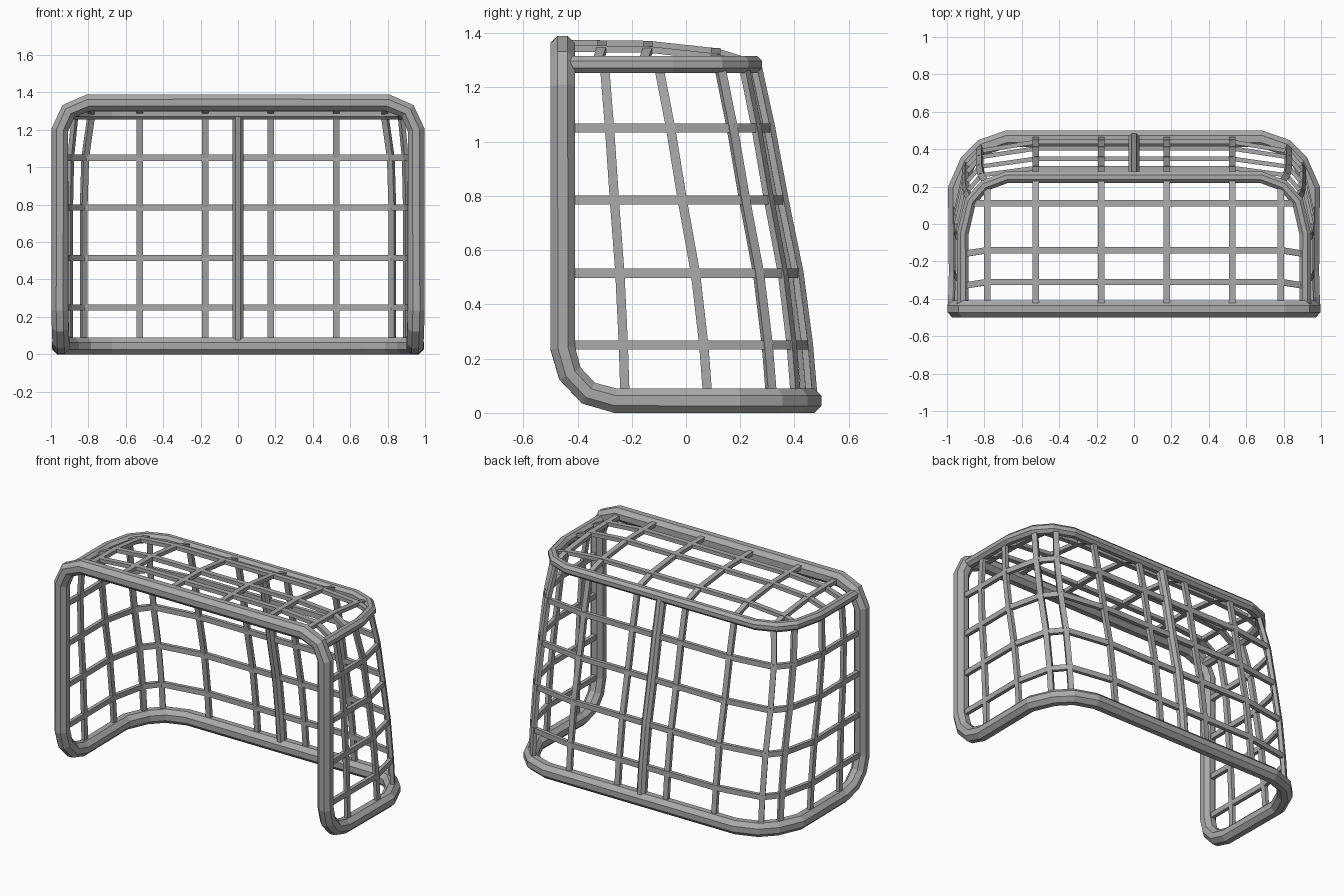
import bpy, bmesh, math
from mathutils import Vector

cube = bpy.data.objects.get("Cube")
if cube:
    bpy.data.objects.remove(cube, do_unlink=True)

grey = bpy.data.materials.new("steel grey")
grey.use_nodes = True
COLOUR = (0.4, 0.4, 0.4, 1)
grey.diffuse_color = COLOUR
grey.node_tree.nodes["Principled BSDF"].inputs["Base Color"].default_value = COLOUR


def bar(name, path, width, depth, sides, hint, mirror=True):
    """Sweep a flat-sided section along a path; depth lies along the hint."""
    pts = [Vector(p) for p in path]
    hint = Vector(hint)
    grow = 0.5 / math.cos(math.pi / sides)
    bm = bmesh.new()
    rings = []
    for i, p in enumerate(pts):
        before = (p - pts[i - 1]).normalized() if i else Vector()
        after = (pts[i + 1] - p).normalized() if i < len(pts) - 1 else Vector()
        t = (before + after).normalized()
        hint = (hint - t * hint.dot(t)).normalized()
        across = t.cross(hint)
        ring = []
        for k in range(sides):
            a = 2 * math.pi * (k + 0.5) / sides
            ring.append(bm.verts.new(p + hint * math.cos(a) * depth * grow
                                     + across * math.sin(a) * width * grow))
        # keep the mirror seam flat
        if mirror and abs(p.x) < 1e-6:
            for v in ring:
                v.co.x = 0
        rings.append(ring)
    for r, s in zip(rings, rings[1:]):
        for k in range(sides):
            j = (k + 1) % sides
            bm.faces.new((r[k], r[j], s[j], s[k]))
    for ring, p in ((rings[0], pts[0]), (rings[-1], pts[-1])):
        if not mirror or abs(p.x) > 1e-6:
            bm.faces.new(ring)
    bmesh.ops.recalc_face_normals(bm, faces=bm.faces)
    # an open half tube may come out reversed, so check it against its axis
    bm.faces.ensure_lookup_table()
    face = bm.faces[0]
    axis = (pts[0] + pts[1]) / 2
    if face.normal.dot(face.calc_center_median() - axis) < 0:
        bmesh.ops.reverse_faces(bm, faces=bm.faces)
    mesh = bpy.data.meshes.new(name)
    bm.to_mesh(mesh)
    bm.free()
    mesh.materials.append(grey)
    ob = bpy.data.objects.new(name, mesh)
    bpy.context.collection.objects.link(ob)
    if mirror:
        ob.modifiers.new("Mirror", "MIRROR").use_axis[0] = True
    return ob


# Main tube: crossbar, posts and rounded base in one run
bar("main_frame", [
    (0, -.455, 1.345), (.8, -.455, 1.345), (.907, -.455, 1.3), (.952, -.455, 1.2),
    (.952, -.455, .24), (.95, -.428, .145), (.947, -.36, .073), (.945, -.26, .045),
    (.95, .19, .045), (.888, .33, .045), (.81, .41, .045), (.68, .455, .045),
    (0, .455, .045)], .09, .09, 8, (0, 0, 1))

# Upper rear rail
bar("top_rail", [
    (.915, -.44, 1.285), (.915, -.05, 1.285), (.875, .12, 1.285),
    (.8, .205, 1.285), (.68, .25, 1.285), (0, .25, 1.285)], .062, .062, 8, (0, 0, 1))

# Net grid: each upright blends from a top point to a bottom point
LEVELS = (1.275, 1.05, .785, .515, .25, .06)
LEAN = (0, .24, .48, .75, .92, 1)
SPREAD = (0, .8, 1, 1, 1, 1)


def upright(x0, y0, x1, y1):
    return [(x0 + (x1 - x0) * s, y0 + (y1 - y0) * f, z)
            for z, f, s in zip(LEVELS, LEAN, SPREAD)]


uprights = {
    "side_front": upright(.915, -.3, .95, -.225),
    "side_middle": upright(.912, -.1, .952, .08),
    "side_rear": upright(.872, .125, .9, .315),
    "corner": upright(.785, .215, .825, .405),
    "back_outer": upright(.525, .25, .525, .455),
    "back_inner": upright(.175, .25, .175, .455),
}
WIDE, THIN = .034, .024
for name, path in uprights.items():
    if name.startswith("side"):
        outward = (1, 0, 0) if name != "side_rear" else (1, .5, 0)
    else:
        outward = (0, 1, 0) if name != "corner" else (.6, 1, 0)
    bar("net_upright_" + name, path, WIDE, THIN, 4, outward)

# Horizontal net rows wrapping from post to post
for i in range(1, 5):
    row = [(.95, -.44, LEVELS[i])] + [u[i] for u in uprights.values()]
    row.append((0, row[-1][1], LEVELS[i]))
    bar("net_row_%d" % i, row, THIN, WIDE, 4, (0, 0, 1))

# Roof net: front-to-back bars and cross bars over a gentle crown
ROOF = ((-.44, 1.363), (-.31, 1.362), (-.14, 1.36), (.11, 1.333), (.25, 1.29))
for x, drop, end in ((.175, 0, .25), (.525, 0, .25), (.785, .02, .215)):
    path = [(x, min(y, end), max(z - drop, 1.285)) for y, z in ROOF]
    bar("roof_bar", path, WIDE, THIN, 4, (0, 0, 1))
for (y, z), end in zip(ROOF[1:4], (.91, .91, .875)):
    bar("roof_cross_bar", [(0, y, z), (.525, y, z), (.785, y, z - .02),
                           (end, y - .02 if end > .9 else y, 1.285)],
        WIDE, THIN, 4, (0, 0, 1))

# Rear centre support
bar("centre_support", upright(0, .25, 0, .455), .06, .06, 8, (0, 1, 0), mirror=False)
